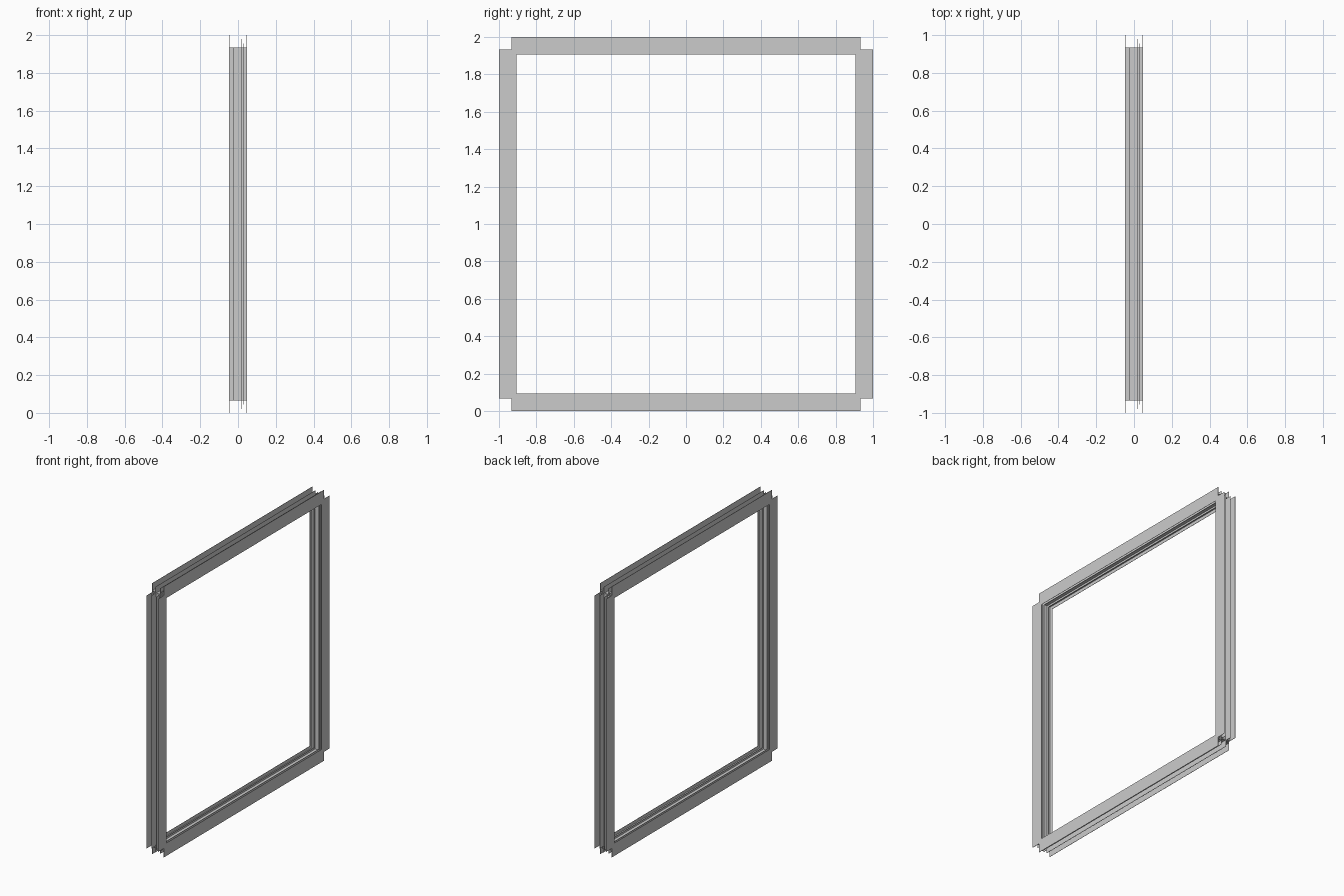
import bpy, bmesh
from math import pi
from mathutils import Matrix, Vector

if "Cube" in bpy.data.objects:
    bpy.data.objects.remove(bpy.data.objects["Cube"])

# Extrusion cross-section: (x min, x max, depth from outer edge min, max)
T = 0.002
PROFILE = [
    (-0.048, -0.048 + T, 0.0, 0.095),    # back flange
    (0.048 - T, 0.048, 0.0, 0.095),      # front flange
    (-0.022, -0.022 + T, 0.02, 0.085),   # back fin
    (0.018, 0.018 + T, 0.02, 0.085),     # front fin
    (-0.047, -0.021, 0.054, 0.054 + T),  # outer ledges
    (0.019, 0.047, 0.054, 0.054 + T),
    (0.026, 0.026 + T, 0.045, 0.075),    # small rib beside the front fin
    (-0.047, 0.047, 0.069, 0.069 + T),   # web joining the flanges
]
HALF_LENGTH = 0.934
CENTRE = Matrix.Translation((0, 0, 1))


def member(name, quarter_turns):
    """One straight thin-walled bar, turned about the frame centre."""
    bm = bmesh.new()
    turn = CENTRE @ Matrix.Rotation(quarter_turns * pi / 2, 4, 'X')
    for x0, x1, d0, d1 in PROFILE:
        centre = Vector(((x0 + x1) / 2, 0, 1 - (d0 + d1) / 2))
        size = (x1 - x0, 2 * HALF_LENGTH, d1 - d0, 1)
        bmesh.ops.create_cube(
            bm, size=1,
            matrix=turn @ Matrix.Translation(centre) @ Matrix.Diagonal(size))
    mesh = bpy.data.meshes.new(name)
    bm.to_mesh(mesh)
    bm.free()
    obj = bpy.data.objects.new(name, mesh)
    bpy.context.collection.objects.link(obj)


# Four identical bars form the square frame
for i, name in enumerate(("top_rail", "left_stile", "bottom_rail", "right_stile")):
    member(name, i)
